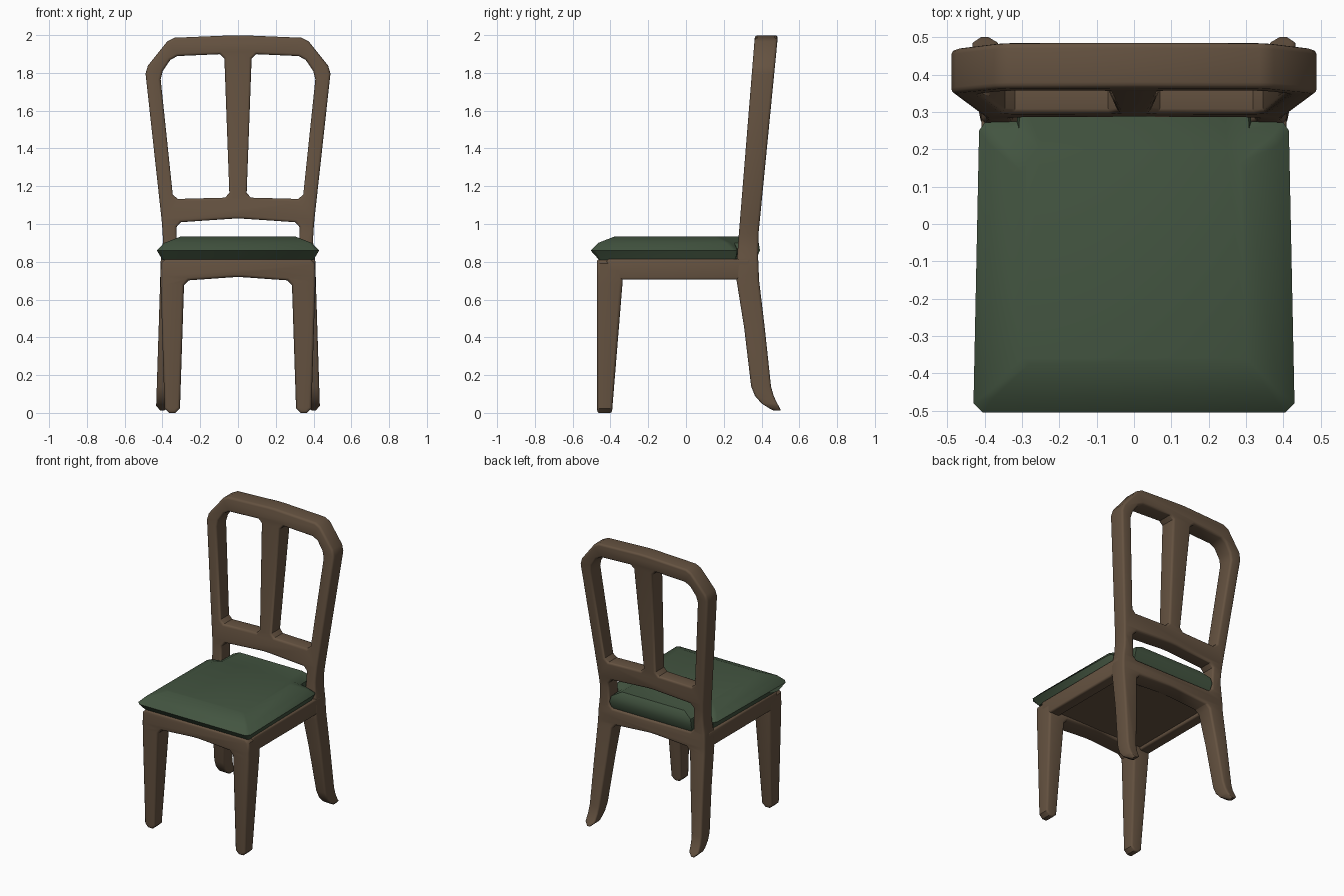
import bpy, bmesh
from mathutils import Vector

if "Cube" in bpy.data.objects:
    bpy.data.objects.remove(bpy.data.objects["Cube"])


def material(name, rgb):
    m = bpy.data.materials.new(name)
    m.diffuse_color = (*rgb, 1)
    m.use_nodes = True
    m.node_tree.nodes["Principled BSDF"].inputs["Base Color"].default_value = m.diffuse_color
    return m


WOOD = material("wood", (0.13, 0.085, 0.052))
FABRIC = material("green_fabric", (0.056, 0.09, 0.052))


def finish(name, bm, mat, angle):
    bmesh.ops.recalc_face_normals(bm, faces=bm.faces)
    me = bpy.data.meshes.new(name)
    bm.to_mesh(me)
    bm.free()
    me.materials.append(mat)
    ob = bpy.data.objects.new(name, me)
    bpy.context.collection.objects.link(ob)
    bpy.ops.object.select_all(action='DESELECT')
    ob.select_set(True)
    bpy.context.view_layer.objects.active = ob
    bpy.ops.object.shade_smooth_by_angle(angle=angle)
    return ob


def mirrored(half):
    return half + [(-x, z) for x, z in reversed(half) if x > 1e-6]


def soften(pts, r):
    # replace every corner by a small chamfer
    out = []
    for i, p in enumerate(pts):
        p = Vector(p)
        for q in (Vector(pts[i - 1]), Vector(pts[(i + 1) % len(pts)])):
            d = q - p
            out.append(p + d.normalized() * min(r, d.length * 0.38))
    return out


def depth_at(table, z):
    if z <= table[0][0]:
        return table[0][1:]
    for (z0, f0, b0), (z1, f1, b1) in zip(table, table[1:]):
        if z <= z1:
            t = (z - z0) / (z1 - z0)
            return f0 + (f1 - f0) * t, b0 + (b1 - b0) * t
    return table[-1][1:]


def frame(name, outlines, table, bevel=0.014, half_depth=0.055):
    # front-view outline with holes, given depth by a (z, front y, back y) table
    cu = bpy.data.curves.new(name + "_profile", 'CURVE')
    cu.dimensions = '2D'
    cu.fill_mode = 'BOTH'
    cu.extrude = half_depth - bevel
    cu.bevel_depth = bevel
    cu.bevel_resolution = 2
    cu.offset = -bevel
    for pts in outlines:
        pts = soften(pts, 0.024)
        sp = cu.splines.new('POLY')
        sp.points.add(len(pts) - 1)
        for p, co in zip(sp.points, pts):
            p.co = (co[0], co[1], 0, 1)
        sp.use_cyclic_u = True
    tmp = bpy.data.objects.new(name + "_profile", cu)
    bpy.context.collection.objects.link(tmp)
    dg = bpy.context.evaluated_depsgraph_get()
    me = bpy.data.meshes.new_from_object(tmp.evaluated_get(dg))
    bpy.data.objects.remove(tmp)
    bm = bmesh.new()
    bm.from_mesh(me)
    bmesh.ops.remove_doubles(bm, verts=bm.verts, dist=1e-5)
    for z, _, _ in table[1:-1]:
        bmesh.ops.bisect_plane(bm, geom=bm.verts[:] + bm.edges[:] + bm.faces[:],
                               plane_co=(0, z, 0), plane_no=(0, 1, 0))
    for v in bm.verts:
        x, z, d = v.co
        f, b = depth_at(table, z)
        v.co = (x, f + (b - f) * (half_depth - d) / (2 * half_depth), z)
    return finish(name, bm, WOOD, 0.7)


def box(name, x0, x1, y0, y1, z0, z1, bevel):
    bm = bmesh.new()
    bmesh.ops.create_cube(bm, size=1)
    for v in bm.verts:
        v.co = ((x0 + x1) / 2 + v.co.x * (x1 - x0),
                (y0 + y1) / 2 + v.co.y * (y1 - y0),
                (z0 + z1) / 2 + v.co.z * (z1 - z0))
    if bevel:
        bmesh.ops.bevel(bm, geom=bm.edges[:], offset=bevel, segments=3,
                        profile=0.5, affect='EDGES')
    return finish(name, bm, WOOD, 0.7)


# back: sabre legs, posts, rails and splat in one piece
back_outer = mirrored([(0, 2.0), (.36, 1.985), (.492, 1.82), (.402, 1.0), (.396, .9),
                       (.41, .79), (.412, .7), (.434, .012), (.366, .012),
                       (.295, .70), (0, .72)])
opening = [(.045, 1.14), (.343, 1.132), (.412, 1.79), (.345, 1.888), (.073, 1.9)]
gap = mirrored([(0, 1.03), (.326, 1.008), (.322, .81), (0, .81)])
frame("back_frame",
      [back_outer, opening, [(-x, z) for x, z in reversed(opening)], gap],
      [(.012, .46, .505), (.05, .40, .483), (.09, .365, .464), (.14, .345, .45),
       (.45, .308, .417), (.70, .268, .387), (.82, .27, .382), (.95, .28, .384),
       (2.0, .365, .487)])

# front legs with arched apron
frame("front_legs_and_apron",
      [mirrored([(0, .815), (.408, .815), (.41, .7), (.388, 0), (.308, 0),
                 (.285, .70), (0, .72)])],
      [(0, -.47, -.392), (.70, -.472, -.335), (.82, -.472, -.335)])

# side rails and underside panel
for side, s in (("left", -1), ("right", 1)):
    xs = sorted((s * .33, s * .409))
    box(side + "_side_rail", xs[0], xs[1], -.42, .34, .705, .815, .012)
box("seat_underside", -.35, .35, -.40, .33, .725, .81, 0)

# upholstered seat, notched around the back posts
rings = [
    (.81, [(.39, -.46), (.40, -.45), (.39, .25), (.385, .262), (.31, .265), (.31, .37)]),
    (.86, [(.405, -.505), (.43, -.48), (.415, .25), (.40, .272), (.314, .275), (.314, .392)]),
    (.90, [(.375, -.465), (.39, -.45), (.385, .21), (.37, .235), (.308, .255), (.304, .385)]),
    (.935, [(.28, -.375), (.30, -.36), (.30, .14), (.285, .165), (.25, .20), (.24, .36)]),
]
bm = bmesh.new()
loops = [[bm.verts.new((x, y, z)) for x, y in mirrored(half)] for z, half in rings]
n = len(loops[0])
for a, b in zip(loops, loops[1:]):
    for i in range(n):
        j = (i + 1) % n
        bm.faces.new((a[i], a[j], b[j], b[i]))
bm.faces.new(loops[0])
bm.faces.new(loops[-1])
finish("seat_cushion", bm, FABRIC, 0.8)
